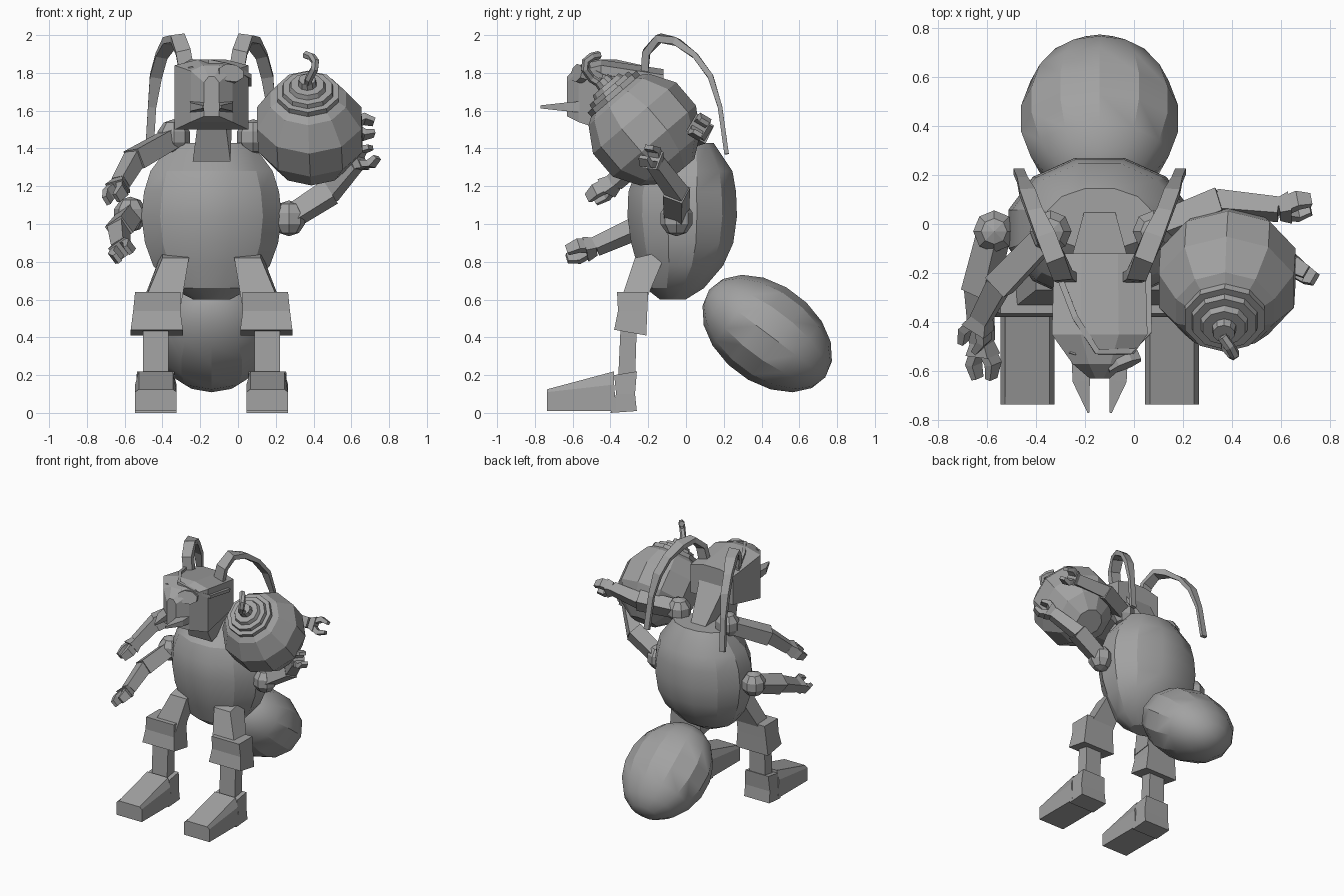
import bpy, bmesh, math
from mathutils import Vector as V

cube = bpy.data.objects.get("Cube")
if cube:
    bpy.data.objects.remove(cube, do_unlink=True)

grey = bpy.data.materials.new("plain grey")
grey.use_nodes = True
grey.diffuse_color = (0.36, 0.36, 0.36, 1)
grey.node_tree.nodes["Principled BSDF"].inputs["Base Color"].default_value = (0.36, 0.36, 0.36, 1)

CX = -0.14  # symmetry plane of the figure


def finish(name, bm, smooth=0):
    bmesh.ops.recalc_face_normals(bm, faces=bm.faces)
    me = bpy.data.meshes.new(name)
    bm.to_mesh(me)
    bm.free()
    me.materials.append(grey)
    ob = bpy.data.objects.new(name, me)
    bpy.context.collection.objects.link(ob)
    if smooth:
        bpy.ops.object.select_all(action='DESELECT')
        ob.select_set(True)
        bpy.context.view_layer.objects.active = ob
        bpy.ops.object.shade_smooth_by_angle(angle=math.radians(smooth))
    return ob


def loft(name, rings, smooth=0):
    """Skin a stack of equal-length point rings and cap both ends."""
    bm = bmesh.new()
    loops = [[bm.verts.new(p) for p in r] for r in rings]
    n = len(loops[0])
    for a, b in zip(loops, loops[1:]):
        for i in range(n):
            j = (i + 1) % n
            bm.faces.new((a[i], a[j], b[j], b[i]))
    bm.faces.new(loops[0])
    bm.faces.new(loops[-1])
    return finish(name, bm, smooth)


def ring(c, u, v, n, phase=0.0):
    return [V(c) + u * math.cos(phase + math.tau * i / n) + v * math.sin(phase + math.tau * i / n)
            for i in range(n)]


def sweep(name, pts, sizes, side=(1, 0, 0), n=4, smooth=0):
    """Sweep a box (or n-gon) of half sizes (w, h) along a path."""
    pts = [V(p) for p in pts]
    rings = []
    for k, p in enumerate(pts):
        t = (pts[min(k + 1, len(pts) - 1)] - pts[max(k - 1, 0)]).normalized()
        u = V(side) - t * V(side).dot(t)
        u.normalize()
        v = t.cross(u)
        w, h = sizes[k] if isinstance(sizes, list) else sizes
        f = math.sqrt(2) if n == 4 else 1
        rings.append(ring(p, u * w * f, v * h * f, n, math.pi / n))
    return loft(name, rings, smooth)


def ball(name, loc, r, seg=8, rows=5, tilt=0, smooth=0):
    bm = bmesh.new()
    bmesh.ops.create_uvsphere(bm, u_segments=seg, v_segments=rows, radius=1)
    ob = finish(name, bm, smooth)
    ob.location, ob.scale, ob.rotation_euler = loc, r, (tilt, 0, 0)
    return ob


def box_ring(x, hw, y0, y1, z0, z1):
    """Sloping rectangle: front edge at y0, z0 and back edge at y1, z1."""
    return [(x - hw, y0, z0), (x + hw, y0, z0), (x + hw, y1, z1), (x - hw, y1, z1)]


# Torso: rings of height, centre depth, half depth, half width
torso = [(0.60, -0.07, 0.07, 0.10), (0.66, -0.06, 0.16, 0.22), (0.78, -0.03, 0.235, 0.32),
         (0.90, -0.02, 0.28, 0.365), (1.04, -0.02, 0.30, 0.385), (1.17, -0.02, 0.295, 0.37),
         (1.28, -0.01, 0.265, 0.335), (1.43, 0.02, 0.13, 0.22)]
loft("torso", [ring((CX, cy, z), V((rx, 0, 0)), V((0, ry, 0)), 12, math.pi / 12)
               for z, cy, ry, rx in torso], 26)

# Abdomen slung behind the torso
ball("abdomen", (CX, 0.43, 0.42), (0.325, 0.26, 0.385), 12, 9, math.radians(-127), 26)

# Neck
loft("neck", [[(CX - 0.10, -0.27, 1.33), (CX + 0.10, -0.27, 1.33), (CX + 0.055, 0.08, 1.38), (CX - 0.055, 0.08, 1.38)],
              [(CX - 0.07, -0.36, 1.56), (CX + 0.07, -0.36, 1.56), (CX + 0.115, -0.14, 1.72), (CX - 0.115, -0.14, 1.72)]])

# Head: sections of depth, half width, bottom, top
head = [(-0.12, 0.185, 1.57, 1.79), (-0.45, 0.195, 1.50, 1.84),
        (-0.57, 0.11, 1.54, 1.81), (-0.63, 0.04, 1.57, 1.75)]
loft("head", [[(CX - w, y, b), (CX + w, y, b), (CX + w, y, t), (CX + w * 0.4, y, t + 0.03),
               (CX - w * 0.4, y, t + 0.03), (CX - w, y, t)] for y, w, b, t in head])

# Eye, eyepatch and strap
sweep("eye", [(-0.235, -0.49, 1.80), (-0.25, -0.535, 1.815)], (0.026, 0.02), n=8)
sweep("eyepatch", [(-0.05, -0.545, 1.79), (-0.035, -0.58, 1.80)], (0.075, 0.05), n=8)
sweep("eyepatch_strap", [(-0.31, -0.2, 1.82), (-0.24, -0.38, 1.86), (-0.15, -0.52, 1.86),
                         (-0.02, -0.52, 1.83), (0.06, -0.44, 1.78), (0.06, -0.2, 1.74)],
      (0.012, 0.012), side=(0, 0, 1))

for s, tag in ((-1, "right"), (1, "left")):
    def at(dx, y, z):
        return (CX + s * dx, y, z)

    # Mandibles
    sweep(tag + "_mandible", [at(0.07, -0.55, 1.62), at(0.075, -0.64, 1.62), at(0.045, -0.77, 1.62)],
          [(0.045, 0.03), (0.035, 0.022), (0.004, 0.008)])

    # Antennae arching backwards
    sweep(tag + "_antenna", [at(0.13, -0.22, 1.80), at(0.15, -0.21, 1.91), at(0.18, -0.14, 1.985),
                             at(0.22, -0.05, 1.965), at(0.265, 0.05, 1.89), at(0.295, 0.13, 1.78),
                             at(0.315, 0.18, 1.62), at(0.33, 0.215, 1.37)],
          [(0.04, 0.02)] * 4 + [(0.032, 0.015)] * 2 + [(0.022, 0.012)] * 2)

    # Legs: thigh, two-part knee cuff, shin, ankle block and toe
    x = CX + s * 0.295
    loft(tag + "_thigh", [box_ring(CX + s * 0.19, 0.07, -0.27, -0.10, 0.82, 0.86),
                          box_ring(CX + s * 0.26, 0.10, -0.35, -0.21, 0.58, 0.60)])
    loft(tag + "_knee_cuff", [box_ring(CX + s * 0.285, 0.12, -0.365, -0.20, 0.64, 0.64),
                              box_ring(CX + s * 0.29, 0.125, -0.36, -0.205, 0.54, 0.54),
                              box_ring(CX + s * 0.29, 0.138, -0.38, -0.21, 0.44, 0.41)])
    loft(tag + "_shin", [box_ring(x, 0.067, -0.345, -0.26, 0.48, 0.48),
                         box_ring(x, 0.067, -0.36, -0.27, 0.16, 0.16)])
    loft(tag + "_ankle", [box_ring(x, 0.11, -0.40, -0.26, 0, 0.01),
                          box_ring(x, 0.108, -0.37, -0.27, 0.10, 0.10),
                          box_ring(x, 0.10, -0.38, -0.26, 0.20, 0.22)])
    loft(tag + "_toe", [box_ring(x, 0.11, -0.735, -0.37, 0.01, 0.01),
                        box_ring(x, 0.11, -0.735, -0.38, 0.11, 0.15),
                        box_ring(x, 0.09, -0.735, -0.38, 0.125, 0.22)])


def arm(tag, shoulder, elbow, wrist, tip, spread):
    """Shoulder knob, two box segments and a two-fingered claw."""
    a, b, c, d, g = (V(p) for p in (shoulder, elbow, wrist, tip, spread))
    ball(tag + "_shoulder", a, (0.09, 0.09, 0.095), 8, 5)
    sweep(tag + "_upper_arm", [a, b], [(0.05, 0.05), (0.055, 0.055)], side=g)
    sweep(tag + "_forearm", [b - (c - b) * 0.1, c], [(0.045, 0.045), (0.038, 0.038)], side=g)
    m = c.lerp(d, 0.35)
    sweep(tag + "_palm", [c, m], [(0.035, 0.035), (0.055, 0.045)], side=g)
    for k, finger in ((-1, "thumb"), (1, "finger")):
        sweep(tag + "_" + finger, [c.lerp(d, 0.2) + g * k * 0.02, c.lerp(d, 0.6) + g * k * 0.05, d + g * k * 0.035],
              [(0.018, 0.035), (0.018, 0.035), (0.012, 0.026)], side=g)


arm("right_upper", (-0.34, -0.03, 1.46), (-0.55, -0.25, 1.34), (-0.62, -0.38, 1.22),
    (-0.67, -0.50, 1.13), (0.75, -0.5, 0.2))
arm("right_lower", (-0.57, -0.03, 1.05), (-0.63, -0.28, 0.97), (-0.62, -0.48, 0.88),
    (-0.61, -0.63, 0.84), (0.8, 0, 0.6))
arm("left_upper", (0.08, -0.03, 1.46), (0.36, 0.08, 1.50), (0.59, 0.06, 1.52),
    (0.72, 0.08, 1.51), (0, 0.5, 0.85))
arm("left_lower", (0.27, -0.05, 1.03), (0.49, -0.05, 1.17), (0.62, -0.16, 1.32),
    (0.72, -0.21, 1.38), (-0.5, 0.4, 0.75))

# Carried round charge: faceted ball with a stepped cap along a tilted axis
centre, axis = V((0.38, -0.22, 1.50)), V((-0.04, -0.65, 0.76)).normalized()
u = V((1, 0, 0))
v = axis.cross(u).normalized()
profile = [(-0.29, 0.10), (-0.21, 0.21), (-0.08, 0.29), (0.08, 0.29), (0.21, 0.21), (0.235, 0.17),
           (0.265, 0.17), (0.265, 0.14), (0.29, 0.135), (0.29, 0.10), (0.315, 0.09), (0.315, 0.05), (0.35, 0.045)]
loft("round_charge", [ring(centre + axis * h, u * r, v * r, 10, math.pi / 10) for h, r in profile])

# Fuse curling up from the cap
sweep("fuse", [(0.365, -0.42, 1.72), (0.375, -0.50, 1.77), (0.405, -0.535, 1.82), (0.41, -0.53, 1.86),
               (0.39, -0.50, 1.885), (0.36, -0.46, 1.895)], (0.022, 0.022), n=6)
